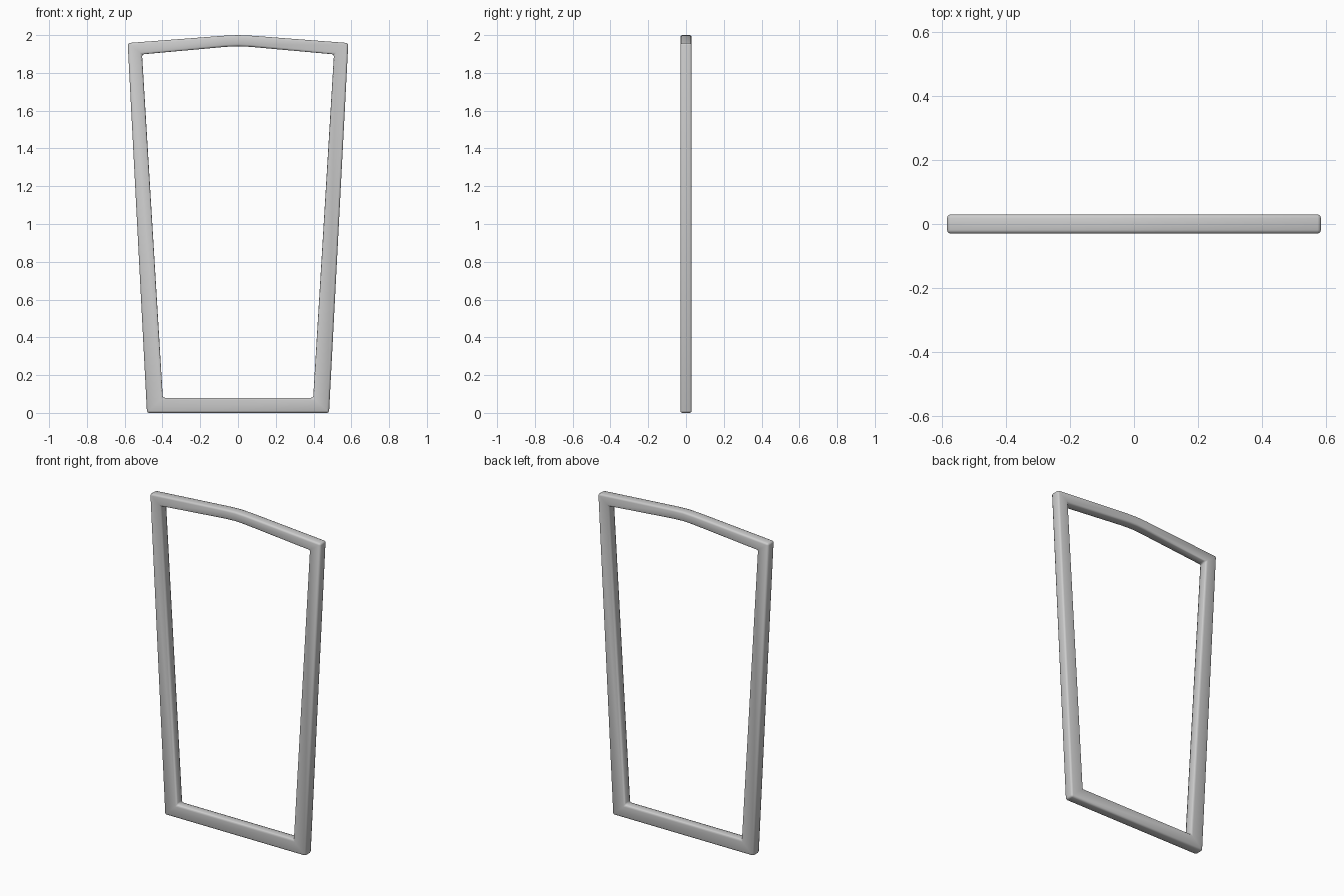
import bpy, bmesh

if "Cube" in bpy.data.objects:
    bpy.data.objects.remove(bpy.data.objects["Cube"])

DEPTH = 0.03

# Right half of each outline, bottom to peak (x, z)
outer_half = [(0.482, 0.0), (0.584, 1.958), (0.07, 1.997)]
inner_half = [(0.398, 0.08), (0.508, 1.898), (0.065, 1.938)]


def mirrored(half, peak):
    return half + [(0, peak)] + [(-x, z) for x, z in reversed(half)]


outer = mirrored(outer_half, 2.0)
inner = mirrored(inner_half, 1.941)

# Frame ring: front and back loops bridged into a hollow four-sided tube
bm = bmesh.new()
loops = [[bm.verts.new((x, y, z)) for x, z in pts]
         for pts, y in ((outer, -DEPTH), (inner, -DEPTH), (inner, DEPTH), (outer, DEPTH))]
n = len(outer)
for k in range(4):
    a, b = loops[k], loops[(k + 1) % 4]
    for i in range(n):
        j = (i + 1) % n
        bm.faces.new((a[i], a[j], b[j], b[i]))
bmesh.ops.recalc_face_normals(bm, faces=bm.faces)

# Softened edges and corners
sharp = [e for e in bm.edges if e.calc_face_angle(0) > 0.6]
bmesh.ops.bevel(bm, geom=sharp, offset=0.011, offset_type='OFFSET',
                segments=2, profile=0.5, affect='EDGES', clamp_overlap=True)
for f in bm.faces:
    f.smooth = True

mesh = bpy.data.meshes.new("door_frame")
bm.to_mesh(mesh)
bm.free()
frame = bpy.data.objects.new("door_frame", mesh)
bpy.context.collection.objects.link(frame)
